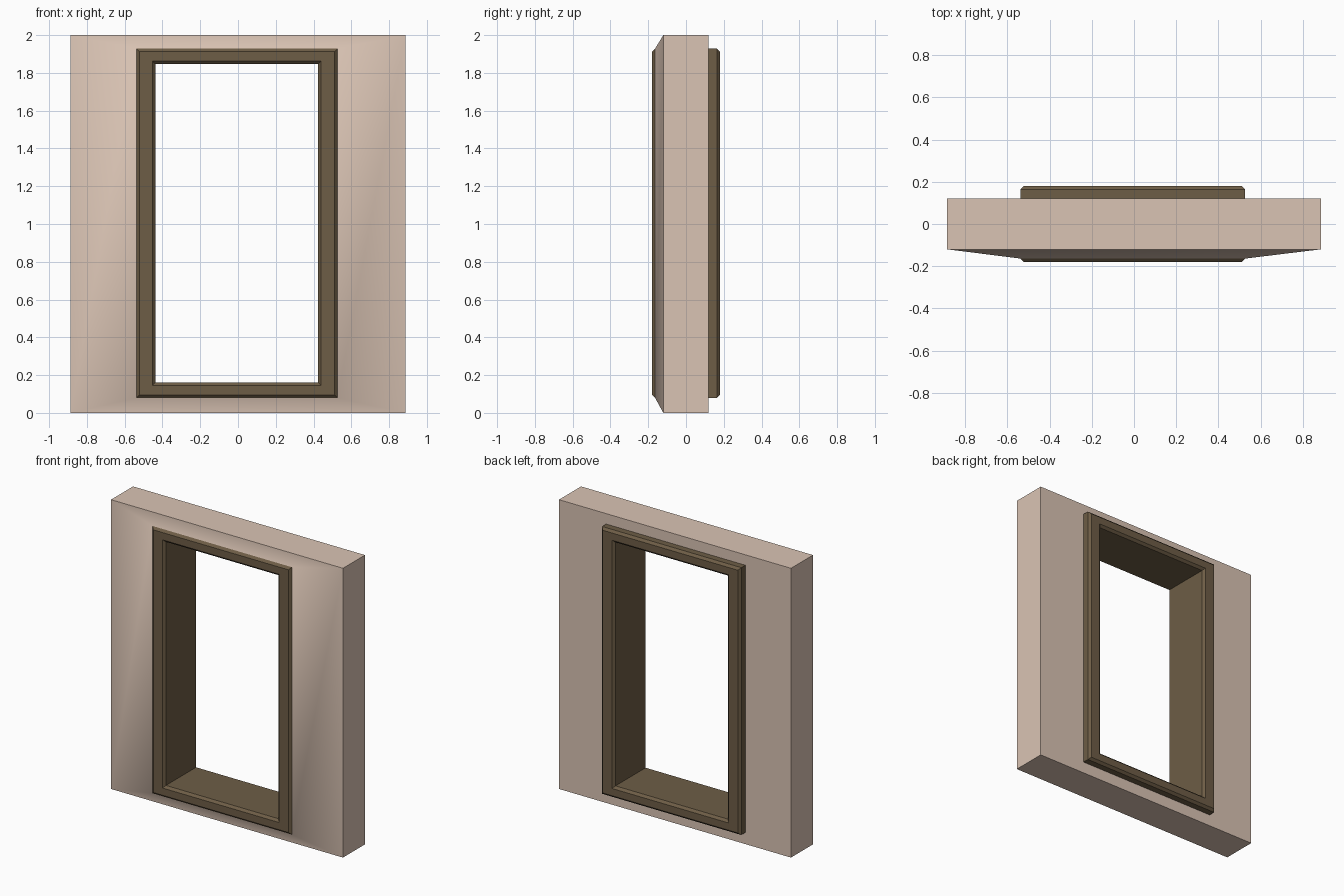
import bpy
import bmesh
import math

default = bpy.data.objects.get("Cube")
if default:
    bpy.data.objects.remove(default, do_unlink=True)


def make_material(name, color):
    mat = bpy.data.materials.new(name)
    mat.use_nodes = True
    mat.diffuse_color = (*color, 1)
    mat.node_tree.nodes["Principled BSDF"].inputs["Base Color"].default_value = (*color, 1)
    return mat


def rect(left, right, bottom, top, y, inset=0.0):
    """Rectangular ring of points at depth y, shrunk by inset."""
    l, r, b, t = left + inset, right - inset, bottom + inset, top - inset
    return [(l, y, b), (r, y, b), (r, y, t), (l, y, t)]


def ring_loft(name, rings, mat):
    """Join rectangular rings into a closed mitred surround."""
    bm = bmesh.new()
    loops = [[bm.verts.new(p) for p in ring] for ring in rings]
    for a, b in zip(loops, loops[1:] + loops[:1]):
        for i in range(4):
            j = (i + 1) % 4
            bm.faces.new((a[i], a[j], b[j], b[i]))
    bmesh.ops.recalc_face_normals(bm, faces=bm.faces)
    mesh = bpy.data.meshes.new(name)
    bm.to_mesh(mesh)
    bm.free()
    mesh.materials.append(mat)
    obj = bpy.data.objects.new(name, mesh)
    bpy.context.collection.objects.link(obj)
    bpy.ops.object.select_all(action="DESELECT")
    obj.select_set(True)
    bpy.context.view_layer.objects.active = obj
    bpy.ops.object.shade_smooth_by_angle(angle=math.radians(40))
    return obj


plaster = make_material("pale plaster", (0.70, 0.55, 0.455))
wood = make_material("dark wood", (0.155, 0.11, 0.061))

wall_size = (-0.887, 0.887, 0.0, 2.0)
outer = (-0.538, 0.527, 0.08, 1.928)
inner = (-0.436, 0.424, 0.162, 1.846)
wall_y, frame_y, bevel = 0.12, 0.18, 0.016
shoulder = frame_y - bevel

# Wall block whose front slopes forward to meet the frame
ring_loft("wall", [
    rect(*wall_size, -wall_y),
    rect(*wall_size, wall_y),
    rect(*outer, wall_y),
    rect(*outer, -shoulder),
], plaster)

# Window frame with chamfered inner and outer edges, front and back
ring_loft("window_frame", [
    rect(*outer, -shoulder),
    rect(*outer, shoulder),
    rect(*outer, frame_y, bevel),
    rect(*inner, frame_y, -bevel),
    rect(*inner, shoulder),
    rect(*inner, -shoulder),
    rect(*inner, -frame_y, -bevel),
    rect(*outer, -frame_y, bevel),
], wood)
